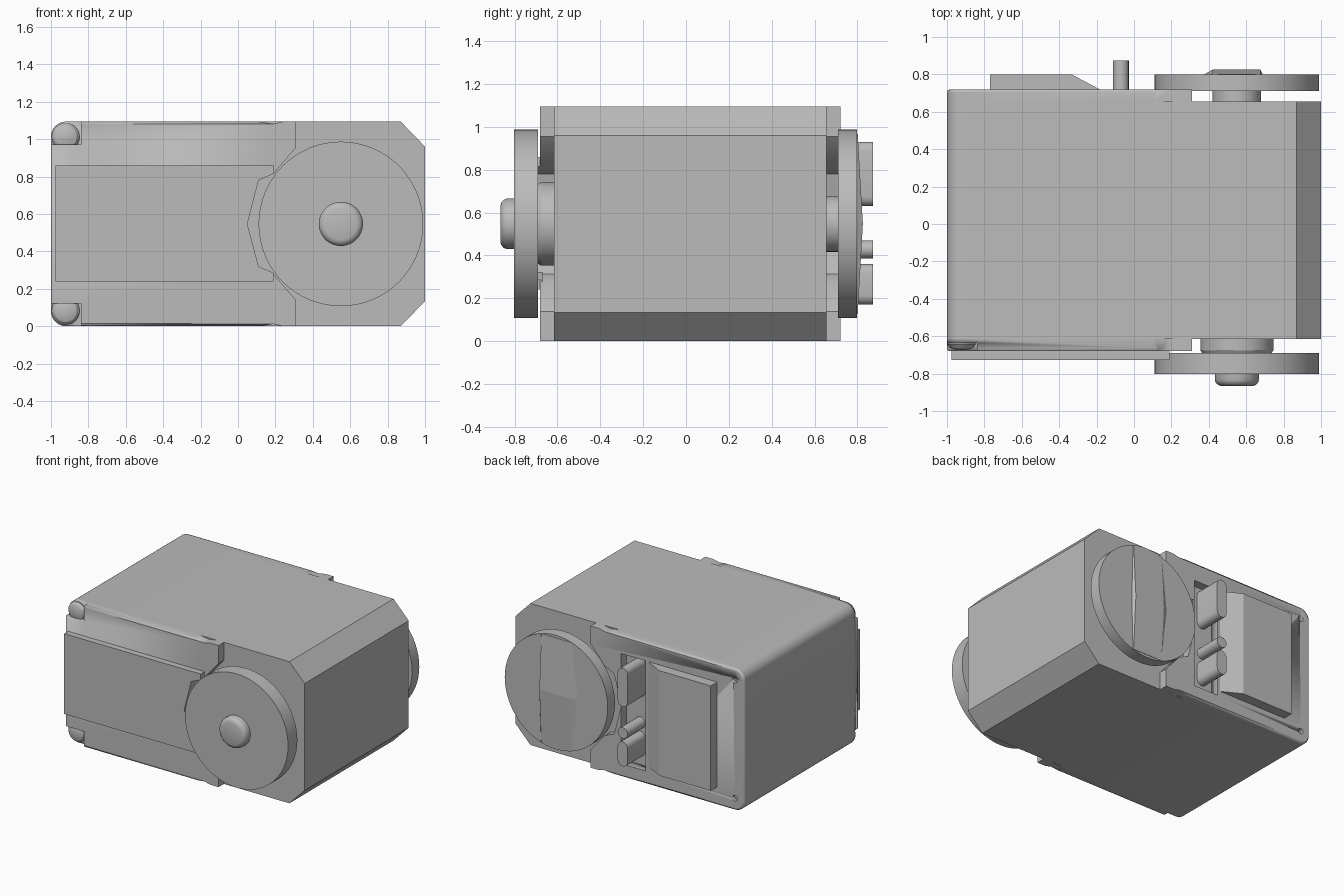
import bpy, bmesh, math
from mathutils import Matrix

cube = bpy.data.objects.get("Cube")
if cube:
    bpy.data.objects.remove(cube)

grey = bpy.data.materials.new("plain_grey")
grey.use_nodes = True
COLOUR = (0.5, 0.5, 0.5, 1)
grey.diffuse_color = COLOUR
grey.node_tree.nodes["Principled BSDF"].inputs["Base Color"].default_value = COLOUR

MID = 0.547           # mid height
AXIS = 0.55           # x of the output shaft


def finish(name, bm, smooth=True):
    bmesh.ops.recalc_face_normals(bm, faces=bm.faces)
    mesh = bpy.data.meshes.new(name)
    bm.to_mesh(mesh)
    bm.free()
    mesh.materials.append(grey)
    ob = bpy.data.objects.new(name, mesh)
    bpy.context.collection.objects.link(ob)
    if smooth:
        bpy.ops.object.select_all(action='DESELECT')
        ob.select_set(True)
        bpy.context.view_layer.objects.active = ob
        bpy.ops.object.shade_smooth_by_angle(angle=math.radians(30))
    return ob


def slab(name, outline, y0, y1):
    """Extrude an (x, z) outline from y0 to y1."""
    bm = bmesh.new()
    face = bm.faces.new([bm.verts.new((x, y0, z)) for x, z in outline])
    new = bmesh.ops.extrude_face_region(bm, geom=[face])["geom"]
    bmesh.ops.translate(bm, vec=(0, y1 - y0, 0),
                        verts=[v for v in new if isinstance(v, bmesh.types.BMVert)])
    return finish(name, bm)


def lathe(name, profile, x=AXIS, z=MID, steps=64):
    """Spin a (radius, y) profile round an axis along y."""
    bm = bmesh.new()
    verts = [bm.verts.new((x + r, y, z)) for r, y in profile]
    edges = [bm.edges.new(pair) for pair in zip(verts, verts[1:])]
    bmesh.ops.spin(bm, geom=verts + edges, cent=(x, 0, z), axis=(0, 1, 0),
                   angle=math.tau, steps=steps)
    bmesh.ops.remove_doubles(bm, verts=bm.verts, dist=0.0005)
    return finish(name, bm)


def arc(cx, cz, r, a0, a1, n=8):
    return [(cx + r * math.cos(math.radians(a0 + (a1 - a0) * i / n)),
             cz + r * math.sin(math.radians(a0 + (a1 - a0) * i / n))) for i in range(n + 1)]


def mirrored(half):
    """Complete an upper outline with its reflection about mid height."""
    return half + [(x, 2 * MID - z) for x, z in reversed(half)]


def rect(x0, x1, z0, z1):
    return [(x0, z0), (x1, z0), (x1, z1), (x0, z1)]


def cut(target, cutter):
    mod = target.modifiers.new("cut", 'BOOLEAN')
    mod.operation = 'DIFFERENCE'
    mod.solver = 'EXACT'
    mod.object = cutter
    bpy.context.view_layer.objects.active = target
    bpy.ops.object.modifier_apply(modifier=mod.name)
    bpy.data.objects.remove(cutter)


TOP = 2 * MID
corner = arc(-0.92, TOP - 0.08, 0.08, 180, 90)

# Main case: rounded at one end, chamfered at the other
slab("main_case", mirrored(corner + [(0.87, TOP), (1, 0.96)]), -0.615, 0.655)

# End covers with a notch that clears each disc
cover_half = corner + [(0.11, TOP), (0.19, TOP - 0.012), (0.24, TOP), (0.31, TOP),
                       (0.31, 0.955), (0.19, 0.815), (0.11, 0.78)]
cover_outline = mirrored(cover_half)
cover_outline.insert(len(cover_half), (0.05, MID))
front_cover = slab("front_cover", cover_outline, -0.61, -0.68)
back_cover = slab("back_cover", cover_outline, 0.65, 0.72)

# Soft rim on the outer edges of the covers
for cover, y in ((front_cover, -0.68), (back_cover, 0.72)):
    bm = bmesh.new()
    bm.from_mesh(cover.data)
    rim = [e for e in bm.edges if all(abs(v.co.y - y) < 0.001 for v in e.verts)
           and all(v.co.x < 0.12 and (abs(v.co.z - MID) > 0.4 or v.co.x < -0.9)
                   for v in e.verts)]
    bmesh.ops.bevel(bm, geom=rim, offset=0.015, segments=2, affect='EDGES', profile=0.5)
    bm.to_mesh(cover.data)
    bm.free()

# Screw pockets in the front corners, each with a rounded boss
for side, label in ((1, "upper"), (-1, "lower")):
    z0, z1 = sorted((MID + side * 0.425, MID + side * 0.6))
    cut(front_cover, slab("pocket_cutter", rect(-1.1, -0.84, z0, z1), -0.635, -0.8))
    lathe(label + "_screw_boss",
          [(0.075, -0.61), (0.075, -0.645), (0.06, -0.663), (0.035, -0.672), (0, -0.674)],
          x=-0.922, z=MID + side * 0.465, steps=24)
    # Small screw holes at the back
    cut(back_cover, lathe("hole_cutter", [(0, 0.69), (0.022, 0.69), (0.022, 0.76), (0, 0.76)],
                          x=-0.92, z=MID + side * 0.455, steps=12))

# Raised front panel, ending short of the disc
slab("front_panel", [(-0.975, 0.24), (0.19, 0.24), (0.19, 0.285), (0.11, 0.32), (0.05, MID),
                     (0.11, 0.78), (0.19, 0.815), (0.19, 0.86), (-0.975, 0.86)], -0.67, -0.728)

# Socket slot in the back cover
cut(back_cover, slab("slot_cutter", rect(-0.16, 0.05, 0.1, 0.95), 0.6, 0.8))

# Raised back panel with one sloping end
bm = bmesh.new()
section = [(-0.77, 0.71), (-0.77, 0.798), (-0.33, 0.798), (-0.18, 0.718), (-0.18, 0.71)]
rings = [[bm.verts.new((x, y, z)) for x, y in section] for z in (0.14, 0.95)]
for ring in rings:
    bm.faces.new(ring)
for i in range(len(section)):
    j = (i + 1) % len(section)
    bm.faces.new((rings[0][i], rings[0][j], rings[1][j], rings[1][i]))
finish("back_panel", bm, smooth=False)

# Socket plugs: two capsules and one round pin
for name, z0, z1 in (("long_plug", 0.63, 0.93), ("short_plug", 0.17, 0.36),
                     ("round_pin", 0.385, 0.47)):
    r = 0.0425
    slab(name, arc(-0.07, z1 - r, r, 0, 180) + arc(-0.07, z0 + r, r, 180, 360)[
        (1 if name == "round_pin" else 0):(-1 if name == "round_pin" else None)], 0.645, 0.873)

# Front drive disc, boss and knob
lathe("front_boss", [(0, -0.6), (0.195, -0.6), (0.195, -0.675), (0.18, -0.7), (0, -0.7)])
lathe("front_disc", [(0, -0.69), (0.44, -0.69), (0.44, -0.803), (0, -0.803)])
lathe("front_knob", [(0.118, -0.79), (0.118, -0.835), (0.112, -0.85), (0.1, -0.861),
                     (0.085, -0.866), (0, -0.866)])

# Back disc, boss and the shallow ridge across it
lathe("back_boss", [(0, 0.64), (0.13, 0.64), (0.13, 0.72), (0, 0.72)])
lathe("back_disc", [(0, 0.71), (0.44, 0.71), (0.44, 0.798), (0, 0.798)])
bm = bmesh.new()
foot, crest = [], []
for z in (MID - 0.42, MID, MID + 0.42):
    rise = 0.825 if z == MID else 0.801
    foot.append([bm.verts.new((x, 0.797, z)) for x in (0.42, 0.68)] if z != MID
                else [bm.verts.new((x, 0.797, z)) for x in (0.37, 0.69)])
    crest.append([bm.verts.new((x, rise, z)) for x in (0.42, 0.675)])
for i in range(2):
    bm.faces.new((crest[i][0], crest[i][1], crest[i + 1][1], crest[i + 1][0]))
    bm.faces.new((foot[i][0], foot[i][1], foot[i + 1][1], foot[i + 1][0]))
    for s in range(2):
        bm.faces.new((foot[i][s], crest[i][s], crest[i + 1][s], foot[i + 1][s]))
for i in (0, 2):
    bm.faces.new((foot[i][0], foot[i][1], crest[i][1], crest[i][0]))
finish("back_disc_ridge", bm, smooth=False)
